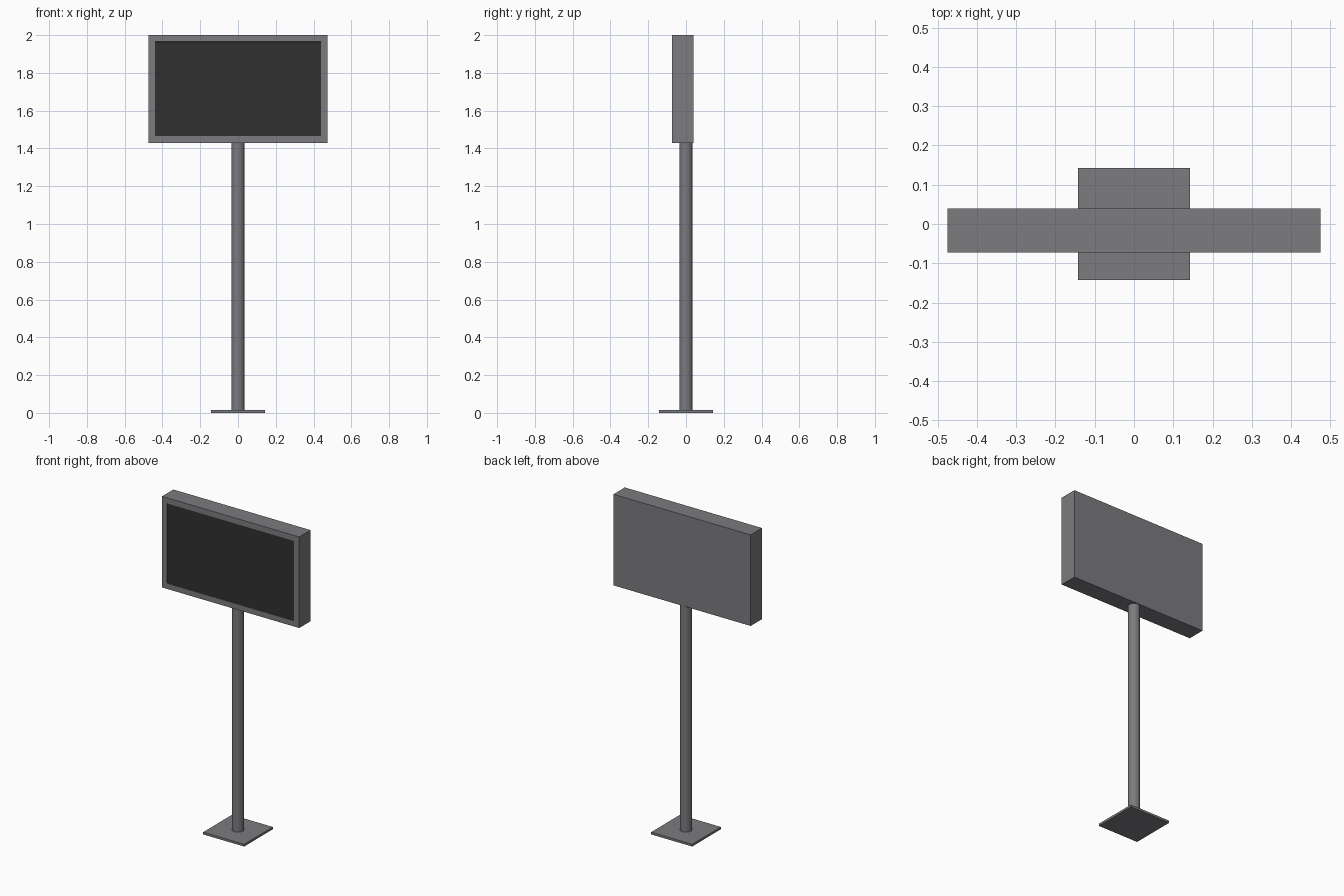
import bpy, bmesh
from mathutils import Vector

if "Cube" in bpy.data.objects:
    bpy.data.objects.remove(bpy.data.objects["Cube"])


def material(name, rgb):
    m = bpy.data.materials.new(name)
    m.diffuse_color = (*rgb, 1)
    m.use_nodes = True
    m.node_tree.nodes["Principled BSDF"].inputs["Base Color"].default_value = m.diffuse_color
    return m


body = material("grey_metal", (0.20, 0.20, 0.215))
dark = material("dark_glass", (0.03, 0.03, 0.03))


def box(name, lo, hi, mat):
    lo, hi = Vector(lo), Vector(hi)
    bpy.ops.mesh.primitive_cube_add(size=1, location=(lo + hi) / 2)
    ob = bpy.context.object
    ob.name = name
    ob.scale = hi - lo
    bpy.ops.object.transform_apply(location=False, rotation=False, scale=True)
    ob.data.materials.append(mat)
    return ob


# Square floor plate
box("base_plate", (-0.142, -0.142, 0), (0.142, 0.142, 0.014), body)

# Round pole reaching the underside of the housing
bpy.ops.mesh.primitive_cylinder_add(vertices=32, radius=0.035, depth=1.43,
                                    location=(0, 0, 0.715))
pole = bpy.context.object
pole.name = "pole"
pole.data.materials.append(body)
bpy.ops.object.shade_smooth_by_angle()

# Display housing with the screen panel inset into its front face
housing = box("display_housing", (-0.475, -0.073, 1.43), (0.475, 0.039, 2.0), body)
housing.data.materials.append(dark)
bm = bmesh.new()
bm.from_mesh(housing.data)
front = min(bm.faces, key=lambda f: f.calc_center_median().y)
bmesh.ops.inset_region(bm, faces=[front], thickness=0.035, use_even_offset=True)
bmesh.ops.inset_region(bm, faces=[front], thickness=0.0005, depth=-0.003)
front.material_index = 1
bm.to_mesh(housing.data)
bm.free()
